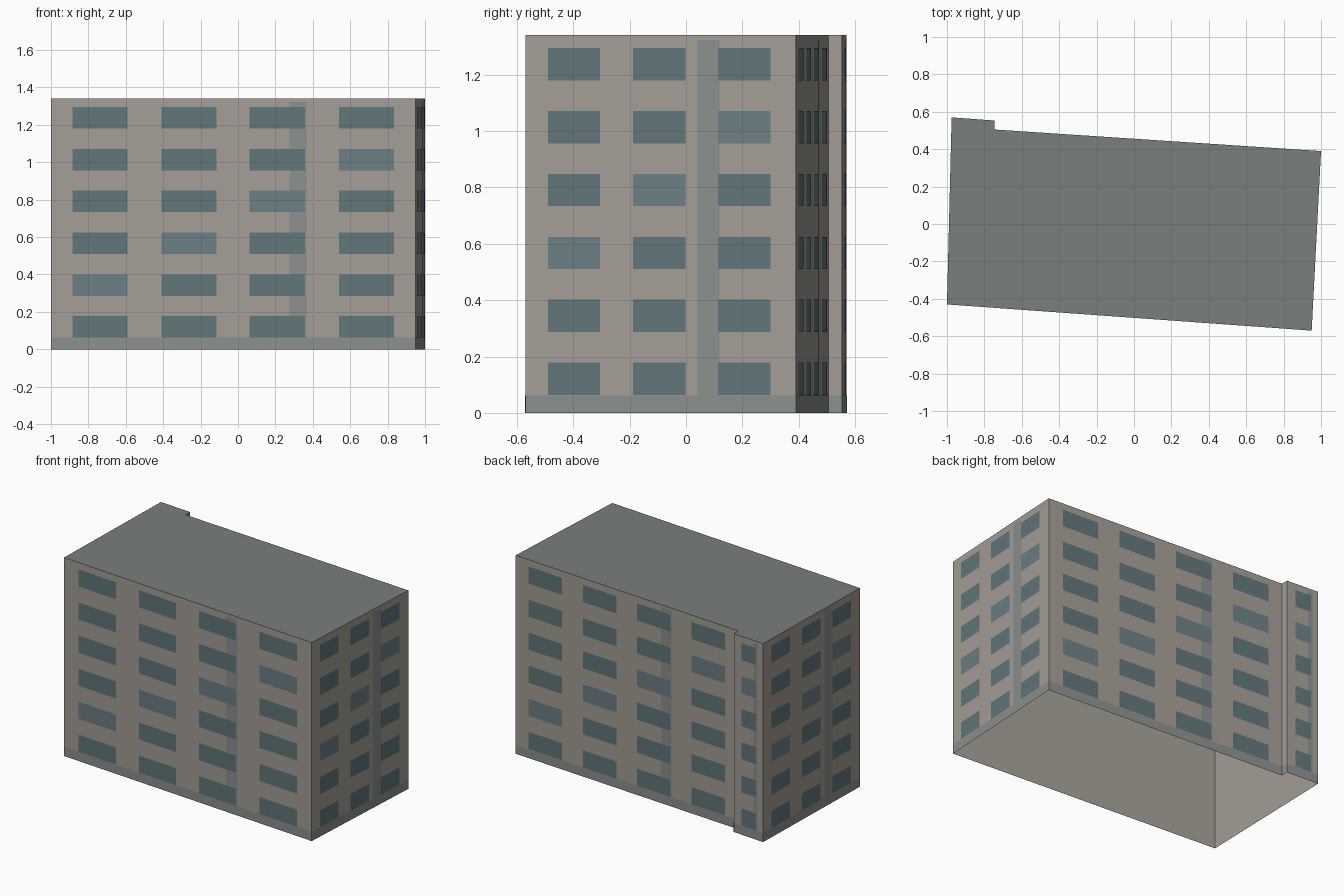
import bpy
from mathutils import Vector

if "Cube" in bpy.data.objects:
    bpy.data.objects.remove(bpy.data.objects["Cube"])

H = 1.34
FLOORS = 6
PITCH = H / FLOORS

# Footprint, counter-clockwise from the front-left corner
plan = [(-1.0, -0.43), (0.95, -0.57), (1.0, 0.39),
        (-0.745, 0.505), (-0.745, 0.553), (-0.975, 0.57)]

# Window columns (start, end as fractions of the wall) by column count
columns = {
    4: [(0.059, 0.21), (0.303, 0.454), (0.545, 0.696), (0.79, 0.941)],
    3: [(0.084, 0.277), (0.398, 0.592), (0.712, 0.906)],
    1: [(0.27, 0.77)],
    0: [],
}
strips = {4: (0.654, 0.70), 3: (0.634, 0.717), 1: (0.67, 0.81)}
wall_columns = [4, 3, 4, 0, 1, 3]


def material(name, rgb):
    m = bpy.data.materials.new(name)
    m.diffuse_color = (*rgb, 1)
    m.use_nodes = True
    m.node_tree.nodes["Principled BSDF"].inputs["Base Color"].default_value = m.diffuse_color
    return m


def make(name, verts, faces, mat):
    me = bpy.data.meshes.new(name)
    me.from_pydata(verts, [], faces)
    me.materials.append(mat)
    ob = bpy.data.objects.new(name, me)
    bpy.context.collection.objects.link(ob)
    return ob


def panel(store, wall, u0, u1, z0, z1, off):
    """Add a flat rectangle just in front of a wall."""
    a, b = Vector(plan[wall]), Vector(plan[(wall + 1) % len(plan)])
    d = b - a
    n = Vector((d.y, -d.x)).normalized() * off
    p, q = a + d * u0 + n, a + d * u1 + n
    verts, faces = store
    k = len(verts)
    verts += [(p.x, p.y, z0), (q.x, q.y, z0), (q.x, q.y, z1), (p.x, p.y, z1)]
    faces.append((k, k + 1, k + 2, k + 3))


wall_mat = material("wall_beige", (0.37, 0.34, 0.30))
roof_mat = material("roof_grey", (0.19, 0.215, 0.205))
trim_mat = material("trim_grey", (0.26, 0.28, 0.27))
glass_mat = material("glass", (0.12, 0.18, 0.195))
light_mat = material("glass_light", (0.153, 0.212, 0.235))

# Walls (single skin, open underneath) and flat roof
n = len(plan)
ring = [(x, y, 0) for x, y in plan] + [(x, y, H) for x, y in plan]
make("walls", ring,
     [(i, (i + 1) % n, (i + 1) % n + n, i + n) for i in range(n)], wall_mat)
make("roof", [(x, y, H) for x, y in plan], [tuple(range(n))], roof_mat)

# Plinth band, vertical strips and window grid on every wall
plinth, strip, glass, light = ([], []), ([], []), ([], []), ([], [])
for w, count in enumerate(wall_columns):
    panel(plinth, w, 0, 1, 0, 0.062, 0.001)
    if count in strips:
        panel(strip, w, *strips[count], 0.062, 1.323, 0.001)
    for c, (u0, u1) in enumerate(columns[count]):
        for f in range(FLOORS):
            # one paler window per column, stepping up diagonally
            store = light if f == c + 5 - count else glass
            z = 0.063 + f * PITCH
            panel(store, w, u0, u1, z, z + 0.115, 0.002)

make("plinth", *plinth, trim_mat)
make("vertical_strips", *strip, trim_mat)
make("windows", *glass, glass_mat)
make("pale_windows", *light, light_mat)
